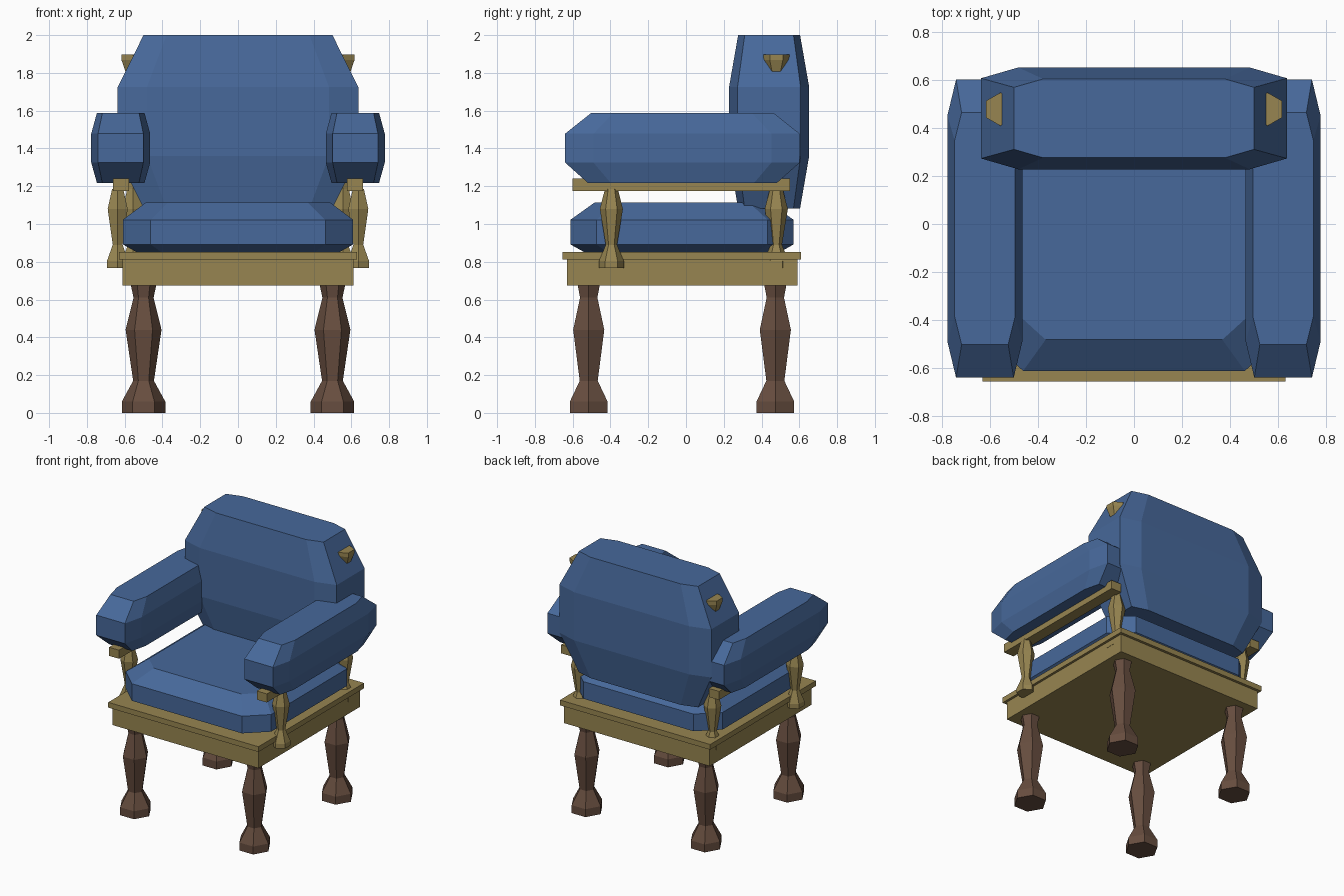
import bpy, math

if "Cube" in bpy.data.objects:
    bpy.data.objects.remove(bpy.data.objects["Cube"])


def material(name, color):
    m = bpy.data.materials.new(name)
    m.diffuse_color = (*color, 1.0)
    m.use_nodes = True
    m.node_tree.nodes["Principled BSDF"].inputs["Base Color"].default_value = m.diffuse_color
    return m


BLUE = material("blue_fabric", (0.063, 0.14, 0.325))
GOLD = material("gold_wood", (0.31, 0.235, 0.082))
BROWN = material("brown_wood", (0.135, 0.075, 0.05))


def add_object(name, verts, faces, mat):
    mesh = bpy.data.meshes.new(name)
    mesh.from_pydata(verts, [], faces)
    mesh.materials.append(mat)
    mesh.update()
    obj = bpy.data.objects.new(name, mesh)
    bpy.context.collection.objects.link(obj)
    return obj


def loft(name, rings, mat):
    """Skin a stack of equal rings from bottom to top and cap both ends."""
    n = len(rings[0])
    verts = [p for ring in rings for p in ring]
    faces = [tuple(reversed(range(n))), tuple(range(len(verts) - n, len(verts)))]
    for k in range(len(rings) - 1):
        for i in range(n):
            j = (i + 1) % n
            faces.append((k * n + i, k * n + j, (k + 1) * n + j, (k + 1) * n + i))
    return add_object(name, verts, faces, mat)


def box(name, x0, x1, y0, y1, z0, z1, mat):
    rings = [[(x0, y0, z), (x1, y0, z), (x1, y1, z), (x0, y1, z)] for z in (z0, z1)]
    return loft(name, rings, mat)


def cushion(name, xs, ys, cut, layers, mat=BLUE):
    """Octagonal pillow; layers are (z, x inset, y inset)."""
    rings = []
    fx, fy = 2 * cut[0] / (xs[1] - xs[0]), 2 * cut[1] / (ys[1] - ys[0])
    for z, ix, iy in layers:
        x0, x1, y0, y1 = xs[0] + ix, xs[1] - ix, ys[0] + iy, ys[1] - iy
        cx, cy = fx * (x1 - x0) / 2, fy * (y1 - y0) / 2
        rings.append([(x0 + cx, y0, z), (x1 - cx, y0, z), (x1, y0 + cy, z), (x1, y1 - cy, z),
                      (x1 - cx, y1, z), (x0 + cx, y1, z), (x0, y1 - cy, z), (x0, y0 + cy, z)])
    return loft(name, rings, mat)


def turned(name, x, y, profile, start, mat):
    """Six-sided turned post; profile is (radius, z)."""
    rings = [[(x + r * math.cos(start + i * math.pi / 3),
               y + r * math.sin(start + i * math.pi / 3), z) for i in range(6)]
             for r, z in profile]
    return loft(name, rings, mat)


# Seat frame
box("seat_apron", -0.612, 0.612, -0.63, 0.59, 0.675, 0.812, GOLD)
box("seat_slab", -0.63, 0.63, -0.655, 0.61, 0.812, 0.852, GOLD)

# Seat and back cushions
cushion("seat_cushion", (-0.61, 0.61), (-0.612, 0.57), (0.148, 0.138),
        [(0.853, 0.07, 0.07), (0.892, 0, 0), (1.022, 0, 0), (1.115, 0.124, 0.13)])
cushion("back_cushion", (-0.637, 0.637), (0.228, 0.652), (0.155, 0.045),
        [(1.083, 0.137, 0.048), (1.36, 0, 0), (1.725, 0, 0), (2.0, 0.137, 0.048)])

LEG = [(0.115, 0), (0.115, 0.06), (0.055, 0.17), (0.095, 0.44), (0.053, 0.61), (0.068, 0.68)]
POST = [(0.066, 0.768), (0.066, 0.803), (0.03, 0.89), (0.061, 1.08), (0.034, 1.185)]

for side, s in (("left", -1), ("right", 1)):
    # Legs
    for end, y in (("front", -0.515), ("rear", 0.473)):
        turned(f"{end}_leg_{side}", 0.5 * s, y, LEG, 0, BROWN)
    # Arm cushion and the rail under it
    cushion(f"arm_cushion_{side}", sorted((0.465 * s, 0.777 * s)), (-0.64, 0.602),
            (0.036, 0.15), [(1.218, 0.03, 0.12), (1.325, 0, 0), (1.478, 0, 0),
                            (1.588, 0.03, 0.138)])
    x0, x1 = sorted((0.578 * s, 0.662 * s))
    box(f"arm_rail_{side}", x0, x1, -0.6, 0.55, 1.175, 1.24, GOLD)
    # Front arm post, and tall rear post with a flared tip beside the back
    turned(f"arm_post_{side}", 0.637 * s, -0.395, POST, math.pi / 2, GOLD)
    turned(f"back_post_{side}", 0.557 * s, 0.478,
           POST + [(0.034, 1.78), (0.069, 1.868), (0.069, 1.898)], math.pi / 2, GOLD)
